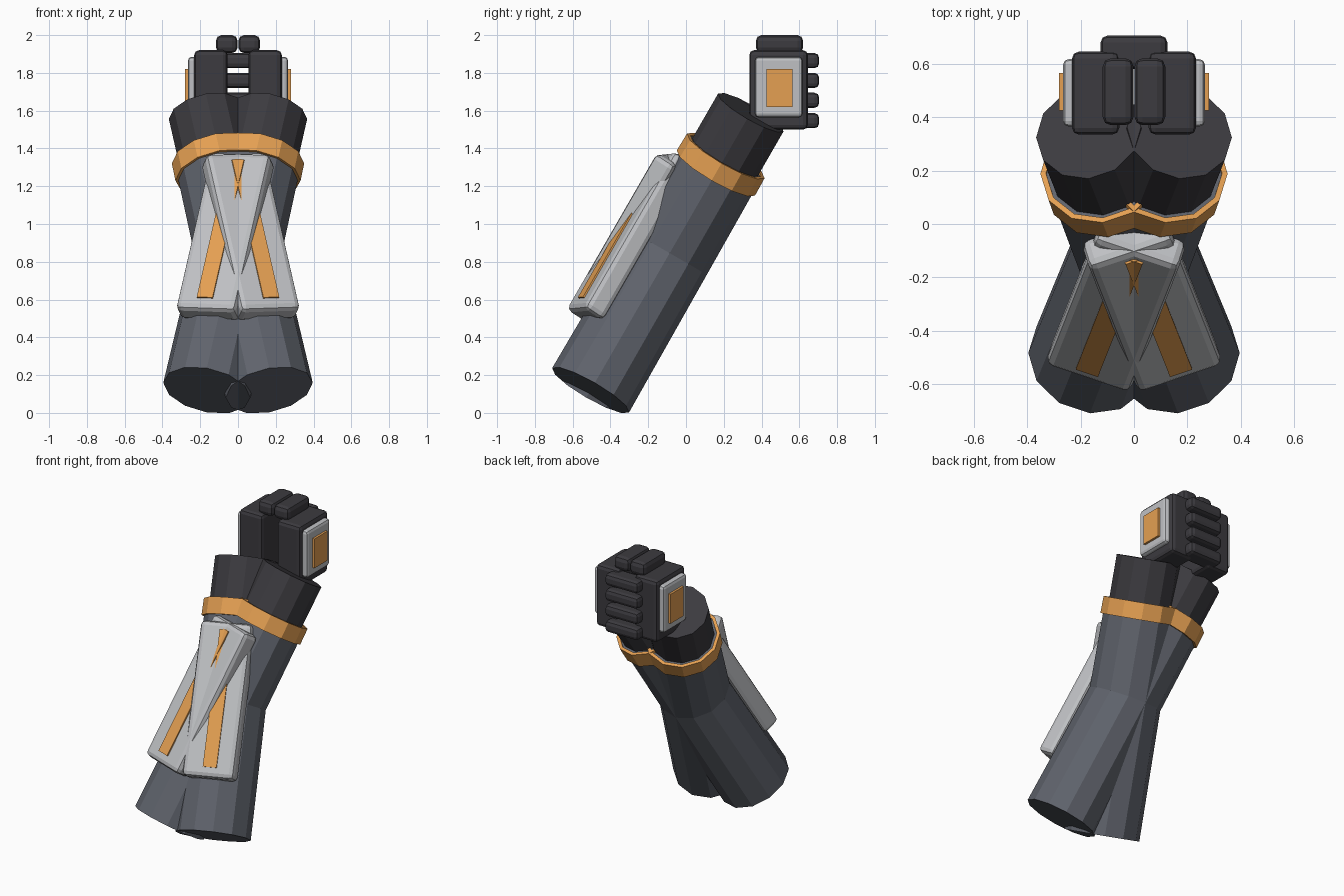
import bpy, bmesh, math
from mathutils import Vector, Matrix

if "Cube" in bpy.data.objects:
    bpy.data.objects.remove(bpy.data.objects["Cube"])


def material(name, rgb):
    m = bpy.data.materials.new(name)
    m.diffuse_color = (*rgb, 1)
    m.use_nodes = True
    m.node_tree.nodes["Principled BSDF"].inputs["Base Color"].default_value = m.diffuse_color
    return m


GREY = material("slate_grey", (0.115, 0.125, 0.15))
DARK = material("charcoal", (0.045, 0.043, 0.05))
LIGHT = material("light_grey", (0.52, 0.53, 0.55))
ORANGE = material("orange", (0.78, 0.35, 0.085))

# Axis of one forearm; the other is its mirror image, so the arms cross
BASE = Vector((0.165, -0.505, 0.12))
TIP = Vector((-0.17, 0.343, 1.59))
AXIS = (TIP - BASE).normalized()
LENGTH = (TIP - BASE).length


def arm_frame(roll):
    """Local frame: x sideways, y outward to the front, z along the arm."""
    side = Vector((1, 0, 0))
    side = (side - AXIS * side.dot(AXIS)).normalized()
    out = side.cross(AXIS).normalized()
    if out.y > 0:
        out = -out
    c, s = math.cos(roll), math.sin(roll)
    x, y = side * c - out * s, out * c + side * s
    m = Matrix((x, y, AXIS)).transposed().to_4x4()
    m.translation = BASE
    return m


def finish(name, bm, mat, bevel=0.0, segments=2, mirror=True):
    bmesh.ops.recalc_face_normals(bm, faces=bm.faces)
    me = bpy.data.meshes.new(name)
    bm.to_mesh(me)
    bm.free()
    me.materials.append(mat)
    ob = bpy.data.objects.new(name, me)
    bpy.context.collection.objects.link(ob)
    if bevel:
        b = ob.modifiers.new("Bevel", 'BEVEL')
        b.width, b.segments = bevel, segments
    if mirror:
        ob.modifiers.new("Mirror", 'MIRROR').use_mirror_merge = False
    return ob


def box(name, mat, lo, hi, frame=None, **kw):
    bm = bmesh.new()
    lo, hi = Vector(lo), Vector(hi)
    bmesh.ops.create_cube(bm, size=1)
    for v in bm.verts:
        v.co = (lo + hi) / 2 + v.co * (hi - lo)
        if frame:
            v.co = frame @ v.co
    return finish(name, bm, mat, **kw)


def tube(name, mat, profile, sides=12, closed=False):
    """Turn (radius, distance) points about the arm axis."""
    bm = bmesh.new()
    frame = arm_frame(0)
    rings = []
    for r, t in profile:
        angles = [2 * math.pi * i / sides for i in range(sides)]
        rings.append([bm.verts.new(frame @ Vector((r * math.cos(a), r * math.sin(a), t)))
                      for a in angles])
    pairs = list(zip(rings, rings[1:]))
    if closed:
        pairs.append((rings[-1], rings[0]))
    else:
        bm.faces.new(rings[0])
        bm.faces.new(rings[-1])
    for a, b in pairs:
        for i in range(sides):
            j = (i + 1) % sides
            bm.faces.new((a[i], a[j], b[j], b[i]))
    return finish(name, bm, mat)


# Forearms: sleeve, trim band and cuff
tube("sleeve", GREY, [(0.235, 0), (0.222, 1.452)])
tube("sleeve_band", ORANGE, [(0.216, 1.353), (0.239, 1.353), (0.237, 1.46), (0.216, 1.46)],
     closed=True)
tube("cuff", DARK, [(0.2, 1.35), (0.2, LENGTH)])

# Forearm guards with inlaid strips, rolled slightly outward
guard = arm_frame(math.radians(15))
box("forearm_guard", LIGHT, (-0.167, 0.17, 0.325), (0.167, 0.297, 1.3), guard, bevel=0.03)
box("guard_strip", ORANGE, (-0.034, 0.29, 0.39), (0.054, 0.306, 1.25), guard)

# Fists
box("fist", DARK, (0.055, 0.335, 1.5), (0.232, 0.645, 1.92), bevel=0.025)
box("thumb", DARK, (0.002, 0.37, 1.905), (0.117, 0.62, 2.0), bevel=0.03)
for i, z in enumerate((1.865, 1.76, 1.655, 1.547)):
    box(f"finger_{i + 1}", DARK, (-0.125, 0.58, z - 0.04), (0.125, 0.705, z + 0.04),
        bevel=0.025, mirror=False)

# Plates on the outer side of each fist
box("fist_plate", LIGHT, (0.21, 0.365, 1.565), (0.265, 0.617, 1.885), bevel=0.02)
box("fist_inlay", ORANGE, (0.26, 0.425, 1.62), (0.28, 0.565, 1.82))
